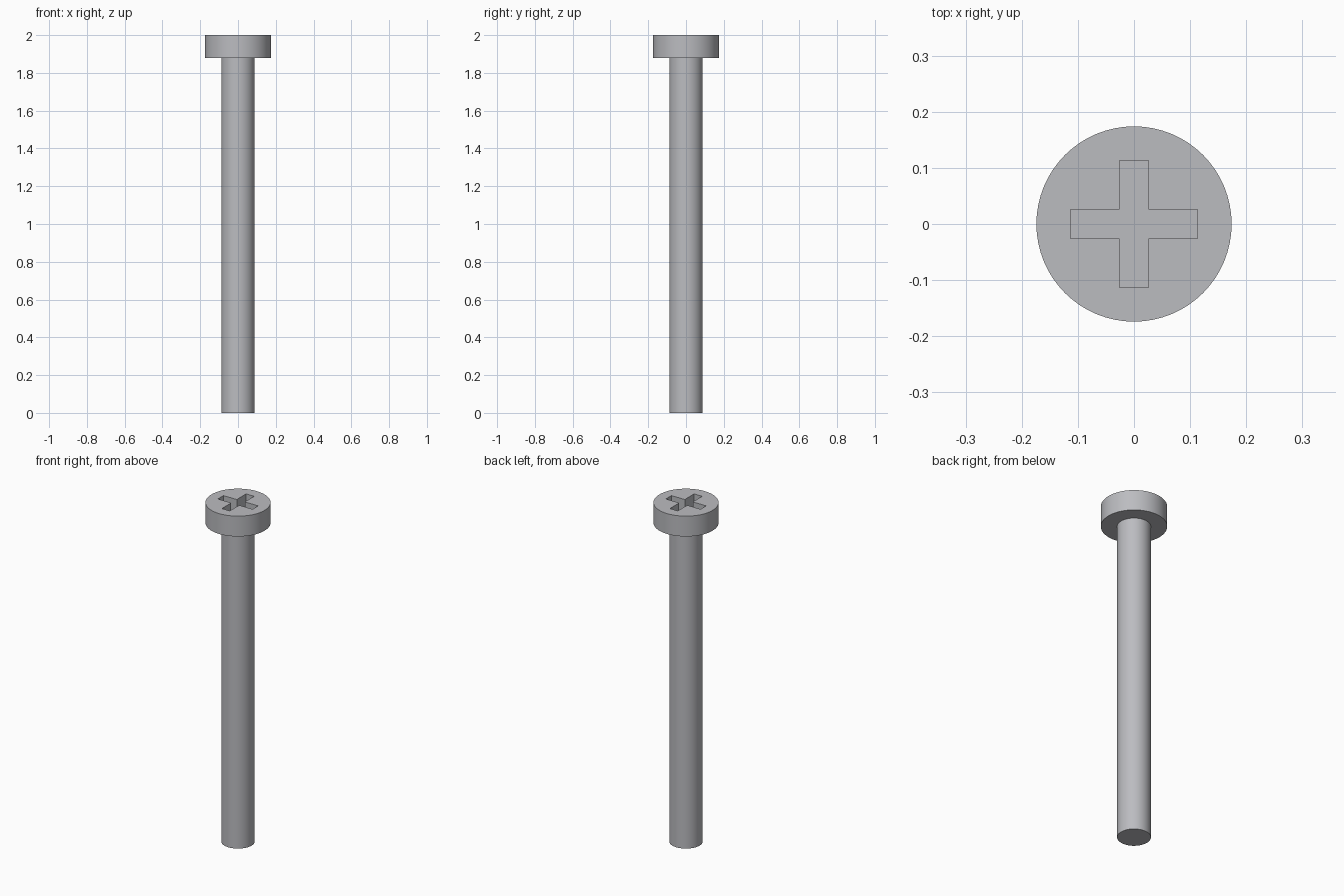
import bpy, bmesh, math

if "Cube" in bpy.data.objects:
    bpy.data.objects.remove(bpy.data.objects["Cube"])

steel = bpy.data.materials.new("grey_steel")
steel.diffuse_color = (0.50, 0.505, 0.53, 1)
steel.use_nodes = True
steel.node_tree.nodes["Principled BSDF"].inputs["Base Color"].default_value = steel.diffuse_color


def cylinder(name, radius, z0, z1):
    bpy.ops.mesh.primitive_cylinder_add(vertices=64, radius=radius, depth=z1 - z0,
                                        location=(0, 0, (z0 + z1) / 2))
    ob = bpy.context.object
    ob.name = name
    ob.data.materials.append(steel)
    return ob


def cross_prism(name, arm, half, z0, z1):
    # one quarter of the plus outline, turned four times
    pts = []
    for k in range(4):
        c, s = round(math.cos(k * math.pi / 2)), round(math.sin(k * math.pi / 2))
        for x, y in ((arm, -half), (arm, half), (half, half)):
            pts.append((x * c - y * s, x * s + y * c, z0))
    bm = bmesh.new()
    face = bm.faces.new([bm.verts.new(p) for p in pts])
    top = bmesh.ops.extrude_face_region(bm, geom=[face])["geom"]
    bmesh.ops.translate(bm, vec=(0, 0, z1 - z0),
                        verts=[v for v in top if isinstance(v, bmesh.types.BMVert)])
    bmesh.ops.recalc_face_normals(bm, faces=bm.faces)
    mesh = bpy.data.meshes.new(name)
    bm.to_mesh(mesh)
    bm.free()
    mesh.materials.append(steel)
    ob = bpy.data.objects.new(name, mesh)
    bpy.context.collection.objects.link(ob)
    ob.hide_render = True
    return ob


# Plain round shank
shank = cylinder("shank", 0.0885, 0, 1.88)

# Flat cylindrical head with a cross-shaped driver recess
head = cylinder("head", 0.174, 1.88, 2.0)
cutter = cross_prism("recess_cutter", 0.113, 0.026, 1.93, 2.05)
cut = head.modifiers.new("cross_recess", 'BOOLEAN')
cut.operation = 'DIFFERENCE'
cut.solver = 'EXACT'
cut.object = cutter
bpy.ops.object.modifier_apply(modifier=cut.name)
bpy.data.objects.remove(cutter)

# Smooth round sides, sharp rims
for ob in (shank, head):
    bpy.ops.object.select_all(action='DESELECT')
    ob.select_set(True)
    bpy.context.view_layer.objects.active = ob
    bpy.ops.object.shade_smooth_by_angle(angle=math.radians(30))
